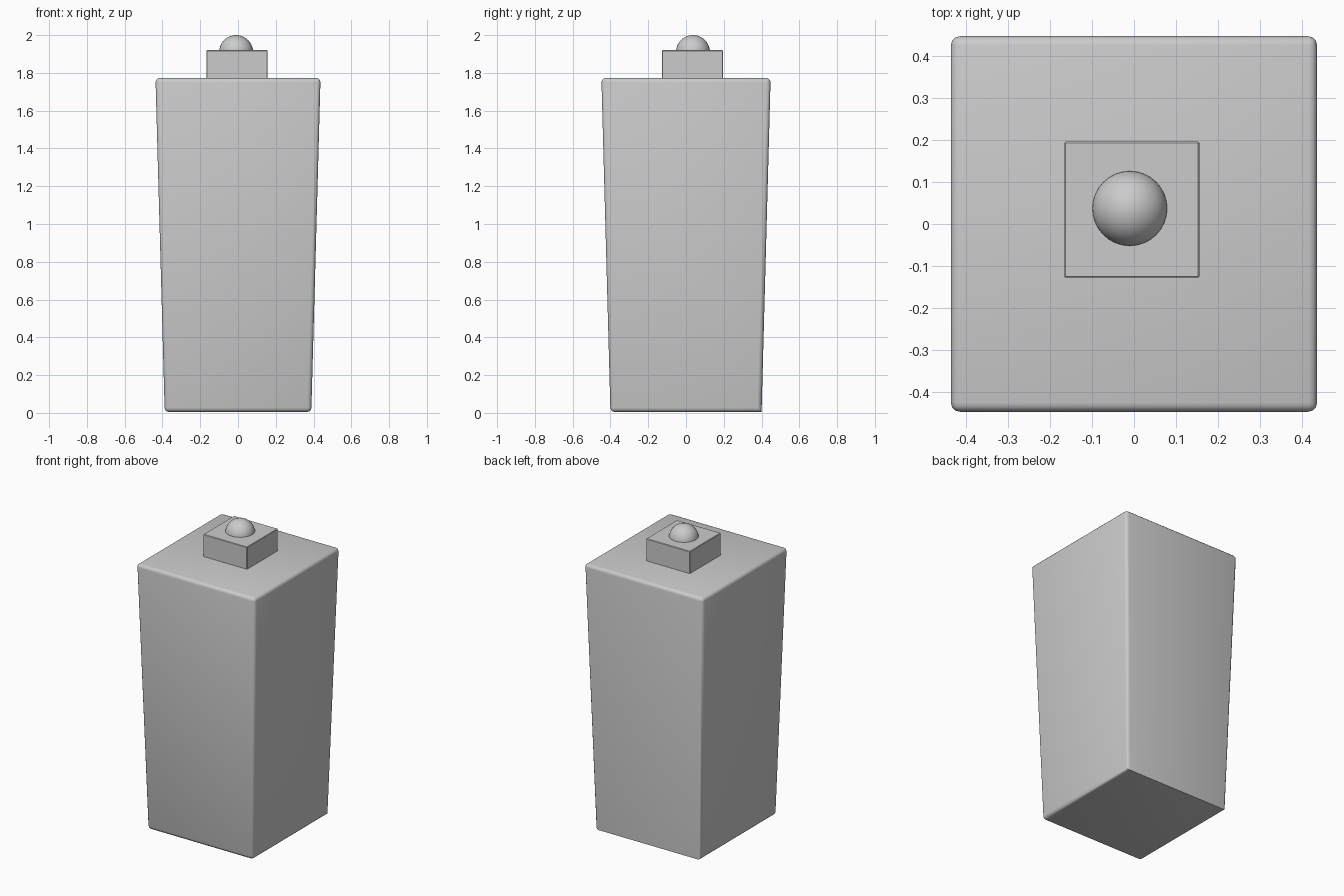
import bpy, bmesh, math

if "Cube" in bpy.data.objects:
    bpy.data.objects.remove(bpy.data.objects["Cube"])


def finish(bm, name, angle=30):
    bmesh.ops.recalc_face_normals(bm, faces=bm.faces)
    me = bpy.data.meshes.new(name)
    bm.to_mesh(me)
    bm.free()
    ob = bpy.data.objects.new(name, me)
    bpy.context.collection.objects.link(ob)
    bpy.ops.object.select_all(action='DESELECT')
    ob.select_set(True)
    bpy.context.view_layer.objects.active = ob
    bpy.ops.object.shade_smooth_by_angle(angle=math.radians(angle))
    return ob


def tapered_box(lower, upper, z0, z1, cx=0, cy=0):
    """Box with separate half sizes at the bottom and the top."""
    bm = bmesh.new()
    bmesh.ops.create_cube(bm, size=2)
    for v in bm.verts:
        hx, hy = upper if v.co.z > 0 else lower
        v.co = (cx + v.co.x * hx, cy + v.co.y * hy, z1 if v.co.z > 0 else z0)
    return bm


# Tapered body, every edge rounded except the lower back one
bm = tapered_box((0.388, 0.40), (0.437, 0.448), 0.005, 1.773)
edges = [e for e in bm.edges
         if not all(v.co.z < 0.1 and v.co.y > 0 for v in e.verts)]
bmesh.ops.bevel(bm, geom=edges, offset=0.022, segments=3, profile=0.5,
                affect='EDGES', clamp_overlap=True)
finish(bm, "body", 40)

# Square block on top
bm = tapered_box((0.161, 0.162), (0.161, 0.162), 1.70, 1.92, -0.005, 0.034)
bmesh.ops.bevel(bm, geom=bm.edges[:], offset=0.003, segments=1,
                affect='EDGES', clamp_overlap=True)
finish(bm, "top_block")

# Round knob half sunk into the block
bm = bmesh.new()
bmesh.ops.create_uvsphere(bm, u_segments=32, v_segments=16, radius=0.09)
bmesh.ops.translate(bm, verts=bm.verts, vec=(-0.01, 0.037, 1.91))
finish(bm, "knob")
